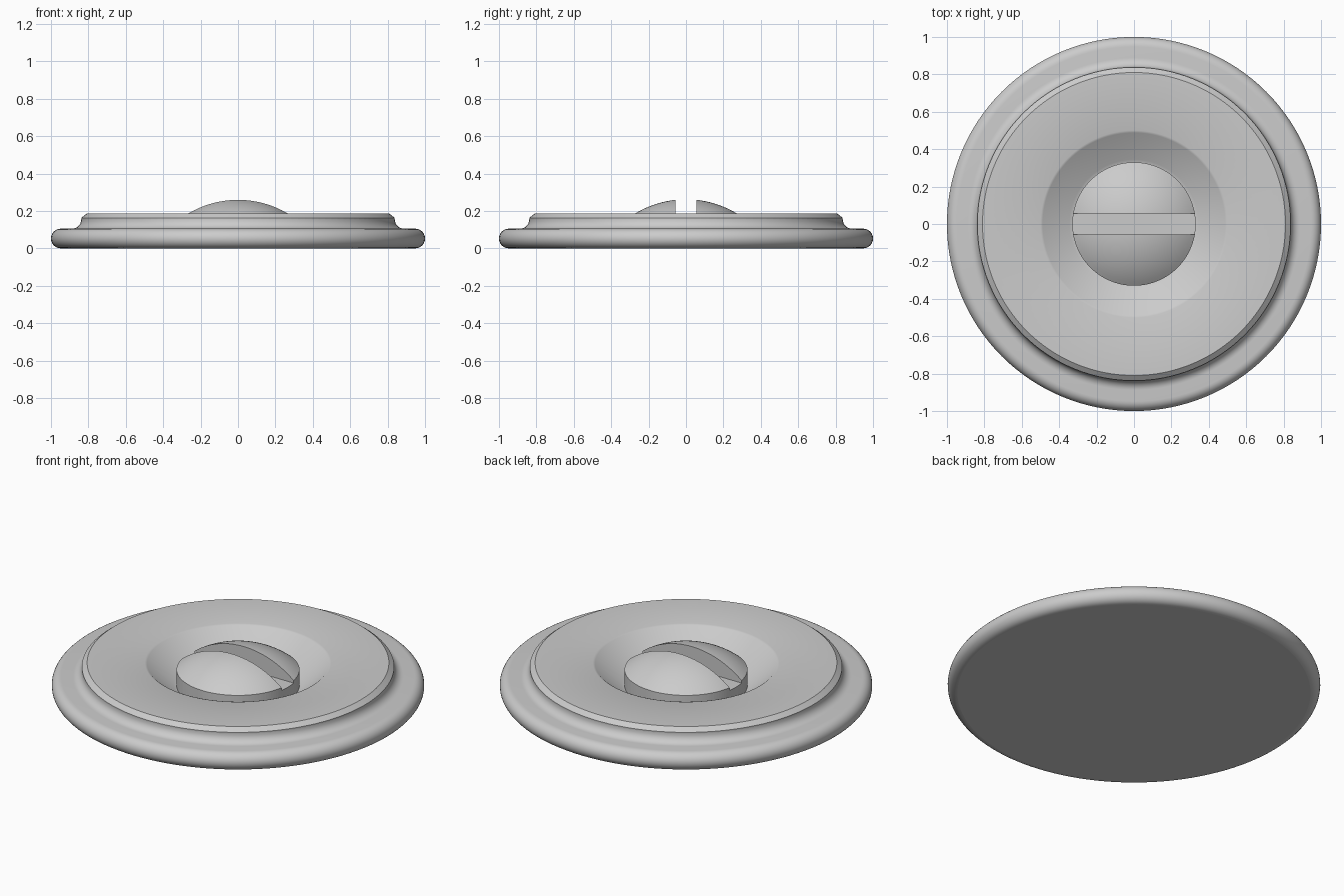
import bpy, bmesh
from math import sin, cos, pi, radians, sqrt

cube = bpy.data.objects.get("Cube")
if cube:
    bpy.data.objects.remove(cube, do_unlink=True)

metal = bpy.data.materials.new("light grey metal")
grey = (0.6, 0.6, 0.6, 1)
metal.use_nodes = True
metal.diffuse_color = grey
metal.node_tree.nodes["Principled BSDF"].inputs["Base Color"].default_value = grey


def arc(cx, cz, radius, start, end, steps):
    """Points (r, z) along an arc, angles in degrees."""
    angles = [radians(start + (end - start) * i / steps) for i in range(steps + 1)]
    return [(cx + radius * cos(a), cz + radius * sin(a)) for a in angles]


def lathe(name, profile, sharp_radii=(), segments=128):
    """Revolve a bottom-to-top profile about z, closing both ends."""
    bm = bmesh.new()
    rings = []
    for r, z in profile:
        rings.append([bm.verts.new((r * cos(2 * pi * i / segments),
                                    r * sin(2 * pi * i / segments), z))
                      for i in range(segments)])
    for low, high in zip(rings, rings[1:]):
        for i in range(segments):
            j = (i + 1) % segments
            bm.faces.new((low[i], low[j], high[j], high[i]))
    caps = [bm.faces.new(rings[0][::-1]), bm.faces.new(rings[-1])]
    for face in bm.faces:
        face.smooth = face not in caps
    # Keep the chosen rings crisp
    for edge in bm.edges:
        radii = [v.co.xy.length for v in edge.verts]
        if any(all(abs(r - s) < 1e-4 for r in radii) for s in sharp_radii):
            edge.smooth = False
    mesh = bpy.data.meshes.new(name)
    bm.to_mesh(mesh)
    bm.free()
    mesh.materials.append(metal)
    obj = bpy.data.objects.new(name, mesh)
    bpy.context.collection.objects.link(obj)
    return obj


# Round base: rolled rim, fillet, raised step and conical recess
STEP, TOP, FLOOR = 0.838, 0.185, 0.05
rim = arc(0.9475, 0.0525, 0.0525, -90, 90, 14)
fillet = arc(0.888, 0.155, 0.05, 270, 180, 8)
base_profile = (rim + fillet + [(STEP, 0.163), (0.81, TOP), (0.5, TOP),
                                (0.488, TOP - 0.004), (0.345, FLOOR + 0.004), (0.32, FLOOR)])
lathe("base_disc", base_profile, (STEP, 0.81, 0.32))

# Domed screw head standing in the recess
HEAD, SPHERE, PEAK = 0.33, 0.525, 0.262
dome = []
for i in range(16):
    r = HEAD + (0.004 - HEAD) * i / 15
    dome.append((r, PEAK - SPHERE + sqrt(SPHERE ** 2 - r ** 2)))
screw = lathe("screw_head", [(HEAD, FLOOR - 0.01)] + dome, (HEAD,))

# Straight slot across the head
bpy.ops.mesh.primitive_cube_add(size=1, location=(0, 0, 0.23))
cutter = bpy.context.object
cutter.name = "slot_cutter"
cutter.scale = (1, 0.112, 0.2)
cutter.hide_render = True
cutter.data.materials.append(metal)
slot = screw.modifiers.new("slot", "BOOLEAN")
slot.operation = "DIFFERENCE"
slot.solver = "EXACT"
slot.object = cutter
bpy.ops.object.select_all(action="DESELECT")
screw.select_set(True)
bpy.context.view_layer.objects.active = screw
bpy.ops.object.modifier_apply(modifier=slot.name)
bpy.data.objects.remove(cutter, do_unlink=True)
bpy.ops.object.shade_smooth_by_angle(angle=radians(30))
